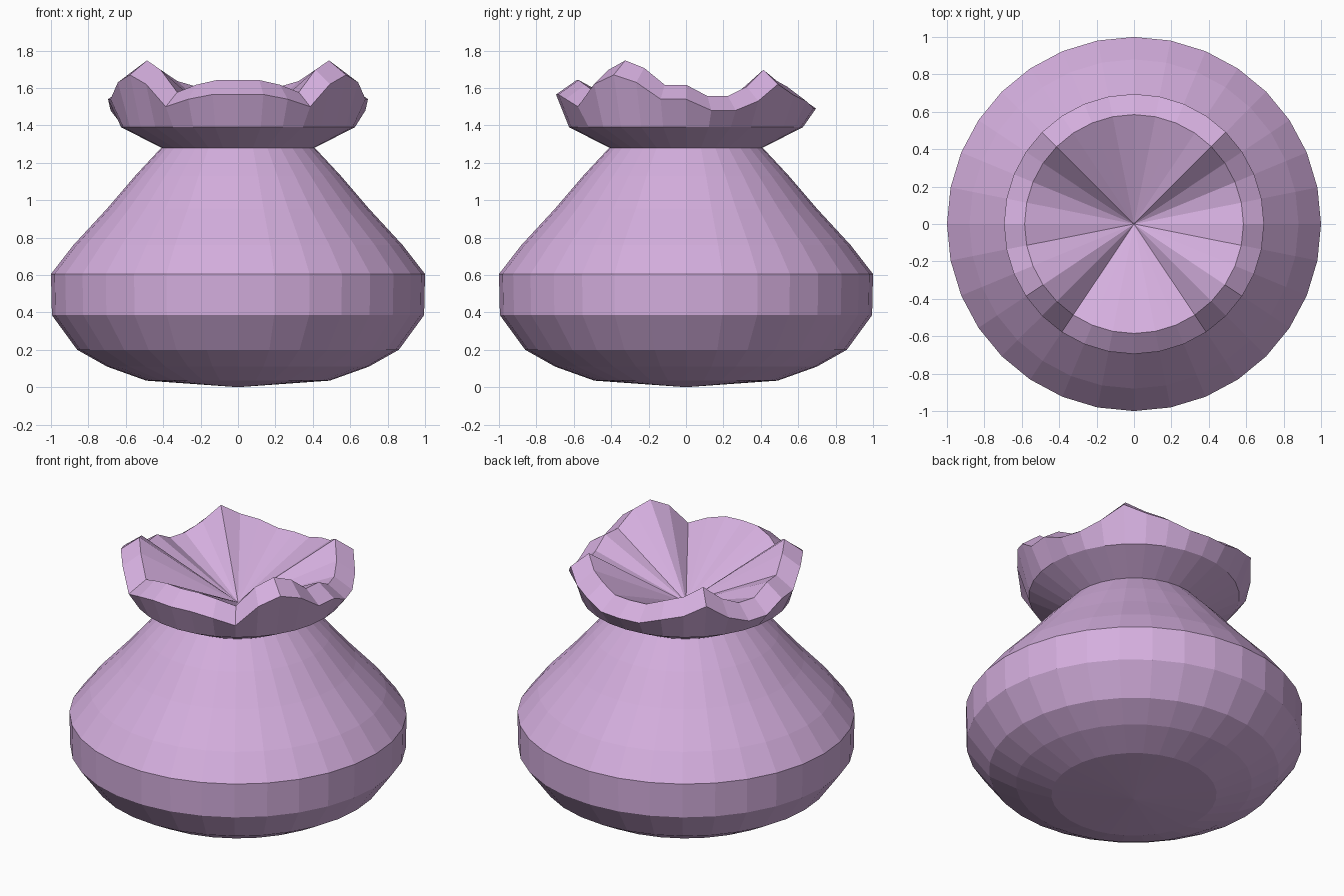
import bpy
import bmesh
from math import sin, cos, pi

cube = bpy.data.objects.get("Cube")
if cube:
    bpy.data.objects.remove(cube)

SIDES = 32

# Pouch cloth colour
cloth = bpy.data.materials.new("lilac_cloth")
cloth.use_nodes = True
colour = (0.66, 0.425, 0.73, 1)
cloth.diffuse_color = colour
cloth.node_tree.nodes["Principled BSDF"].inputs["Base Color"].default_value = colour

# Radius and height of each ring, from the base to the flared collar
profile = [(0.49, 0.035), (0.70, 0.11), (0.86, 0.20), (0.995, 0.385), (1.0, 0.605),
           (0.88, 0.76), (0.70, 0.955), (0.55, 1.13), (0.41, 1.28), (0.625, 1.39)]

# Rim heights from the front round to the back, mirrored left to right
half_rim = [1.565, 1.565, 1.54, 1.50, 1.62, 1.67, 1.63, 1.54, 1.54,
            1.48, 1.48, 1.53, 1.62, 1.56, 1.53, 1.49, 1.49]
rim = half_rim + half_rim[-2:0:-1]

bm = bmesh.new()


def add_ring(radius, heights):
    return [bm.verts.new((radius * sin(2 * pi * i / SIDES),
                          -radius * cos(2 * pi * i / SIDES), z))
            for i, z in enumerate(heights)]


def cap(ring, z):
    centre = bm.verts.new((0, 0, z))
    for i in range(SIDES):
        bm.faces.new((ring[i], ring[(i + 1) % SIDES], centre))


# Body and collar, then the wavy outer and inner rim
rings = [add_ring(r, [z] * SIDES) for r, z in profile]
rings.append(add_ring(0.695, rim))
rings.append(add_ring(0.585, [z + 0.077 for z in rim]))
for low, high in zip(rings, rings[1:]):
    for i in range(SIDES):
        j = (i + 1) % SIDES
        bm.faces.new((low[i], low[j], high[j], high[i]))

# Shallow base and the pleated funnel mouth
cap(rings[0], 0)
cap(rings[-1], 1.33)
bmesh.ops.recalc_face_normals(bm, faces=bm.faces)

mesh = bpy.data.meshes.new("tied_pouch")
bm.to_mesh(mesh)
bm.free()
mesh.materials.append(cloth)
pouch = bpy.data.objects.new("tied_pouch", mesh)
bpy.context.collection.objects.link(pouch)
